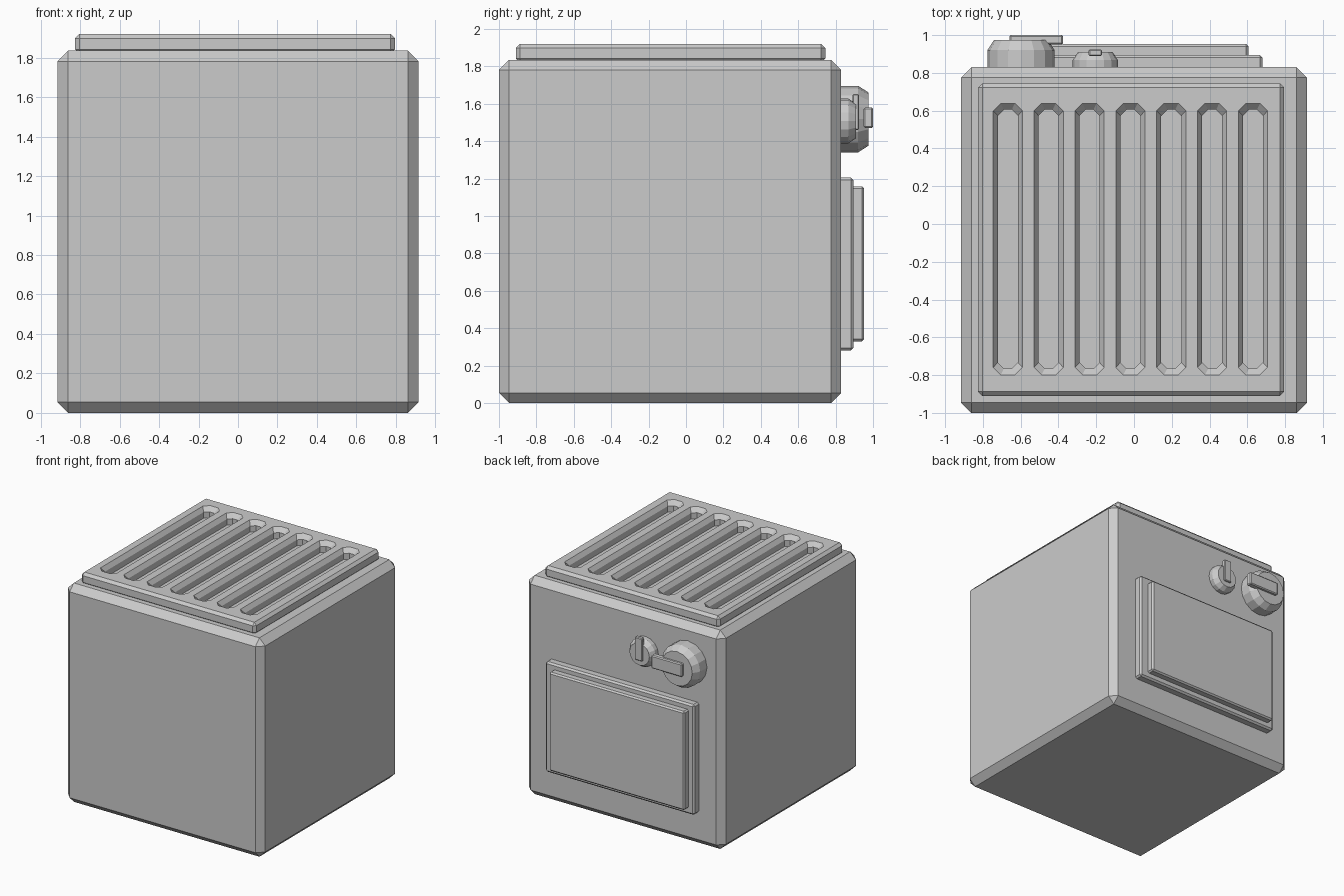
import bpy, bmesh, math

if "Cube" in bpy.data.objects:
    bpy.data.objects.remove(bpy.data.objects["Cube"])


def make_object(name, bm):
    bmesh.ops.recalc_face_normals(bm, faces=bm.faces[:])
    mesh = bpy.data.meshes.new(name)
    bm.to_mesh(mesh)
    bm.free()
    ob = bpy.data.objects.new(name, mesh)
    bpy.context.collection.objects.link(ob)
    return ob


def box(name, lo, hi, bevel):
    """Chamfered box between two corners."""
    bm = bmesh.new()
    bmesh.ops.create_cube(bm, size=1)
    for v in bm.verts:
        v.co = [a + (b - a) * (c + 0.5) for a, b, c in zip(lo, hi, v.co)]
    bmesh.ops.bevel(bm, geom=bm.edges[:], offset=bevel, segments=1,
                    affect='EDGES', profile=0.5)
    return make_object(name, bm)


def loft(bm, rings):
    """Closed solid through a list of equal-length rings of points."""
    rows = [[bm.verts.new(p) for p in r] for r in rings]
    n = len(rows[0])
    for a, b in zip(rows, rows[1:]):
        for i in range(n):
            j = (i + 1) % n
            bm.faces.new((a[i], a[j], b[j], b[i]))
    bm.faces.new(rows[0])
    bm.faces.new(rows[-1])


def knob(name, x, z, profile, sides=16):
    """Faceted knob along y; profile holds (y, radius) pairs."""
    bm = bmesh.new()
    step = 2 * math.pi / sides
    loft(bm, [[(x + r * math.cos(i * step), y, z + r * math.sin(i * step))
               for i in range(sides)] for y, r in profile])
    return make_object(name, bm)


def slot_ring(x, y0, y1, w, c, z):
    """Octagonal slot outline with corner cut c."""
    return [(x - w, y0 + c, z), (x - w + c, y0, z), (x + w - c, y0, z), (x + w, y0 + c, z),
            (x + w, y1 - c, z), (x + w - c, y1, z), (x - w + c, y1, z), (x - w, y1 - c, z)]


# Body
box("stove_body", (-0.915, -1, 0), (0.915, 0.83, 1.835), 0.054)

# Cooking grate with seven flared slots
grate = box("grate", (-0.825, -0.91, 1.82), (0.795, 0.745, 1.92), 0.022)
bm = bmesh.new()
for i in range(7):
    x = -0.668 + i * 0.2163
    loft(bm, [slot_ring(x, -0.765, 0.605, 0.053, 0.032, 1.78),
              slot_ring(x, -0.765, 0.605, 0.053, 0.032, 1.885),
              slot_ring(x, -0.80, 0.64, 0.078, 0.04, 1.921),
              slot_ring(x, -0.80, 0.64, 0.078, 0.04, 1.96)])
cutter = make_object("slot_cutter", bm)
cutter.hide_render = True
cutter.hide_viewport = True
mod = grate.modifiers.new("slots", 'BOOLEAN')
mod.operation = 'DIFFERENCE'
mod.solver = 'EXACT'
mod.object = cutter

# Oven door
box("door_frame", (-0.70, 0.80, 0.28), (0.68, 0.895, 1.205), 0.014)
box("door_panel", (-0.65, 0.85, 0.33), (0.605, 0.953, 1.158), 0.012)

# Knobs and their grips
knob("large_knob", -0.598, 1.518, [(0.80, 0.178), (0.92, 0.178), (0.975, 0.143)])
box("large_knob_grip", (-0.66, 0.95, 1.47), (-0.375, 1.0, 1.58), 0.008)
knob("small_knob", -0.205, 1.508, [(0.80, 0.12), (0.868, 0.12), (0.91, 0.092)])
box("small_knob_grip", (-0.24, 0.89, 1.46), (-0.17, 0.925, 1.652), 0.006)
